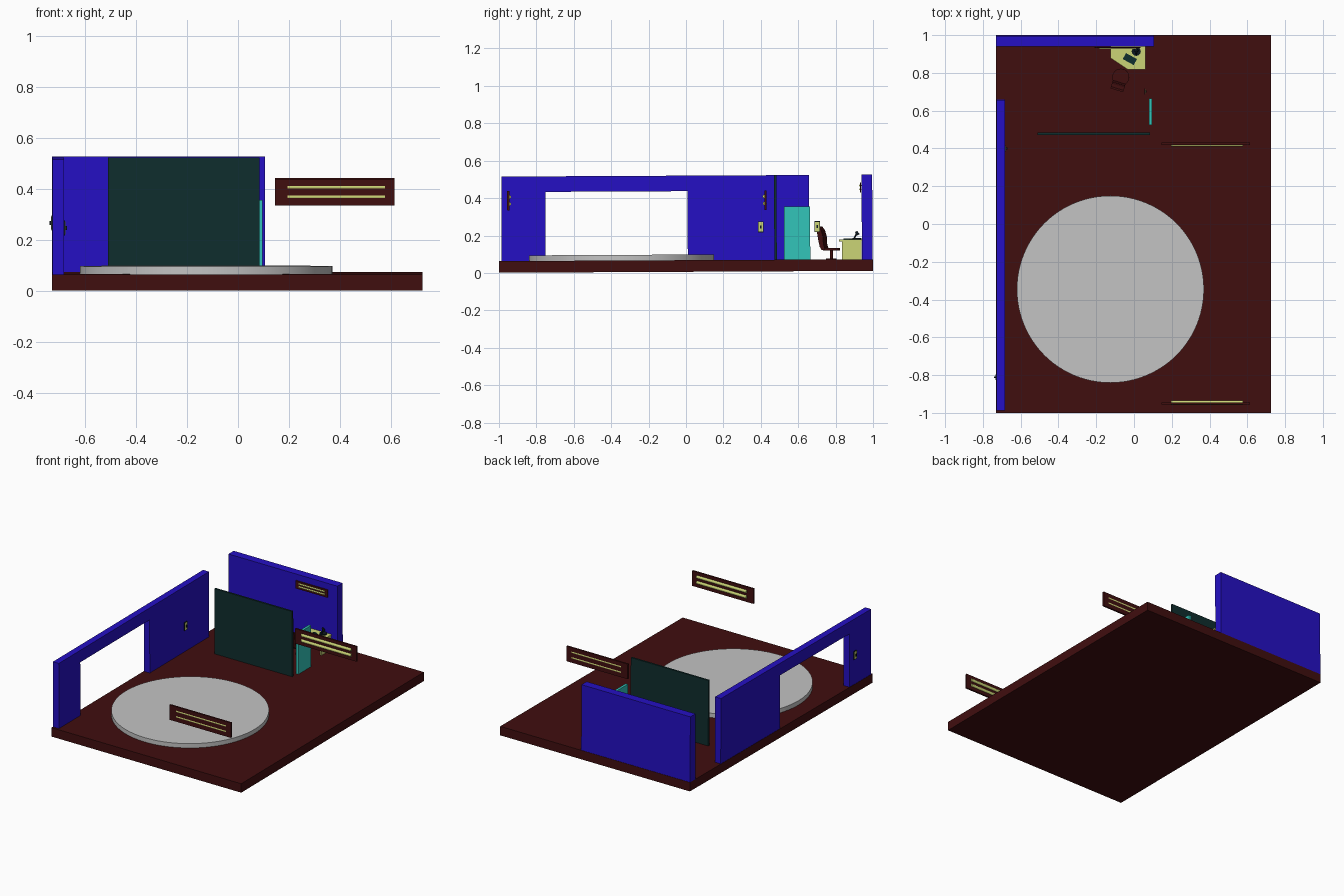
import bpy, bmesh, math
from mathutils import Matrix, Vector

cube = bpy.data.objects.get("Cube")
if cube:
    bpy.data.objects.remove(cube, do_unlink=True)


def material(name, r, g, b):
    m = bpy.data.materials.new(name)
    m.use_nodes = True
    m.diffuse_color = (r, g, b, 1)
    m.node_tree.nodes["Principled BSDF"].inputs["Base Color"].default_value = (r, g, b, 1)
    return m


BROWN = material("dark brown", 0.051, 0.0044, 0.0048)
BLUE = material("deep blue", 0.018, 0.005, 0.55)
GREY = material("light grey", 0.55, 0.55, 0.55)
GREEN = material("dark green", 0.0048, 0.027, 0.027)
TEAL = material("teal", 0.032, 0.56, 0.49)
YELLOW = material("pale yellow", 0.6, 0.66, 0.18)
BLACK = material("blue black", 0.004, 0.009, 0.014)

# The whole room leans very slightly up toward the back
TILT = Matrix.Rotation(0.005, 4, "X")


def finish(name, bm, mat, place=Matrix(), smooth=False):
    bmesh.ops.recalc_face_normals(bm, faces=bm.faces)
    bm.transform(TILT @ place)
    mesh = bpy.data.meshes.new(name)
    bm.to_mesh(mesh)
    bm.free()
    mesh.materials.append(mat)
    ob = bpy.data.objects.new(name, mesh)
    bpy.context.collection.objects.link(ob)
    if smooth:
        bpy.ops.object.select_all(action="DESELECT")
        ob.select_set(True)
        bpy.context.view_layer.objects.active = ob
        bpy.ops.object.shade_smooth_by_angle(angle=math.radians(35))
    return ob


def box(name, x, y, z, mat, place=Matrix()):
    bm = bmesh.new()
    bmesh.ops.create_cube(bm, size=1)
    for v in bm.verts:
        v.co = [lo + (c + 0.5) * (hi - lo) for c, (lo, hi) in zip(v.co, (x, y, z))]
    return finish(name, bm, mat, place)


def rod(name, a, b, radius, mat, place=Matrix(), sides=16, end=None):
    a, b = Vector(a), Vector(b)
    bm = bmesh.new()
    bmesh.ops.create_cone(bm, cap_ends=True, segments=sides, radius1=radius,
                          radius2=radius if end is None else end, depth=(b - a).length)
    bm.transform(Matrix.Translation((a + b) / 2)
                 @ (b - a).to_track_quat("Z", "Y").to_matrix().to_4x4())
    return finish(name, bm, mat, place, True)


def prism(name, points, depth, mat, place=Matrix()):
    """Extrude a closed 3D outline along the depth vector."""
    bm = bmesh.new()
    face = bm.faces.new([bm.verts.new(p) for p in points])
    new = bmesh.ops.extrude_face_region(bm, geom=[face])["geom"]
    bmesh.ops.translate(bm, vec=depth, verts=[v for v in new if isinstance(v, bmesh.types.BMVert)])
    return finish(name, bm, mat, place)


# Floor and round platform
FLOOR = 0.068
box("floor", (-0.73, 0.725), (-1, 1), (0.006, FLOOR), BROWN)
rod("round_platform", (-0.125, -0.345, FLOOR - 0.01), (-0.125, -0.345, 0.098),
    0.495, GREY, sides=96)

# Side wall with a wide opening, and back wall
prism("side_wall",
      [(-0.728, y, z) for y, z in ((-0.985, FLOOR), (-0.985, 0.52), (0.66, 0.52), (0.66, FLOOR),
                                   (0.01, FLOOR), (0.01, 0.437), (-0.75, 0.437), (-0.75, FLOOR))],
      (0.045, 0, 0), BLUE)
box("back_wall", (-0.73, 0.105), (0.941, 0.998), (FLOOR, 0.521), BLUE)

# Partition and door
box("partition", (-0.51, 0.085), (0.473, 0.486), (FLOOR, 0.521), GREEN)
box("door", (0.079, 0.096), (0.525, 0.665), (FLOOR, 0.353), TEAL)


# Twin tube lamps
def lamp(name, x, y, z, scale, side):
    place = Matrix.Translation((x, y, z)) @ Matrix.Scale(scale, 4)
    box(name + "_plate", (-0.235, 0.235), (-0.006, 0.006), (-0.052, 0.052), BROWN, place)
    for i, h in enumerate((-0.018, 0.02)):
        rod(f"{name}_tube_{i + 1}", (-0.185, side * 0.004, h), (0.197, side * 0.004, h),
            0.011, YELLOW, place)


lamp("front_lamp", 0.38, -0.948, 0.391, 1, 1)
lamp("middle_lamp", 0.38, 0.427, 0.387, 1, -1)
lamp("wall_lamp", -0.088, 0.936, 0.452, 0.52, -1)


# Switches: yellow plate, dark rim and toggle
def switch(name, x, y, z, side):
    place = Matrix.Translation((x, y, z)) @ Matrix.Diagonal((side, 1, 1, 1))
    box(name + "_rim", (0, 0.004), (-0.015, 0.015), (-0.029, 0.029), BLACK, place)
    box(name + "_plate", (0.002, 0.006), (-0.012, 0.012), (-0.025, 0.025), YELLOW, place)
    box(name + "_toggle", (0.004, 0.012), (-0.005, 0.005), (-0.008, 0.008), BLACK, place)


switch("inner_switch", -0.683, 0.401, 0.244, 1)
switch("outer_switch", -0.728, -0.81, 0.27, -1)
switch("door_switch", 0.055, 0.703, 0.244, 1)

# Corner desk: thick top over a recessed body
outline = [(-0.125, 0.941), (0.06, 0.941), (0.06, 0.82), (-0.035, 0.82), (-0.125, 0.88)]
prism("desk_top", [(x, y, 0.165) for x, y in outline], (0, 0, 0.009), YELLOW)
box("desk_right_panel", (0.046, 0.056), (0.835, 0.94), (FLOOR, 0.166), YELLOW)
box("desk_left_panel", (-0.12, -0.11), (0.885, 0.94), (FLOOR, 0.166), YELLOW)
box("desk_back_panel", (-0.12, 0.05), (0.93, 0.94), (FLOOR, 0.166), YELLOW)

# Writing pad and desk lamp
box("writing_pad", (-0.033, 0.033), (-0.018, 0.018), (0, 0.005), GREEN,
    Matrix.Translation((-0.022, 0.874, 0.174)) @ Matrix.Rotation(-0.5, 4, "Z"))
rod("desk_lamp_base", (0.012, 0.915, 0.174), (0.012, 0.915, 0.181), 0.024, BLACK)
rod("desk_lamp_arm", (0.012, 0.9, 0.18), (0.012, 0.916, 0.212), 0.004, BLACK, sides=8)
rod("desk_lamp_head", (0.012, 0.92, 0.198), (0.012, 0.911, 0.217), 0.011, BLACK, end=0.006)

# Swivel chair
chair = Matrix.Translation((-0.07, 0.778, 0)) @ Matrix.Rotation(-0.3, 4, "Z")
rod("chair_base", (0, 0, FLOOR), (0, 0, FLOOR + 0.006), 0.028, BROWN, chair)
rod("chair_post", (0, 0, FLOOR), (0, 0, 0.12), 0.008, BROWN, chair)
rod("chair_seat", (0, 0, 0.117), (0, 0, 0.129), 0.045, BROWN, chair, sides=24)
front = [(-0.025, 0.12), (-0.034, 0.15), (-0.036, 0.19), (-0.046, 0.225), (-0.062, 0.245)]
back = [(-0.072, 0.245), (-0.07, 0.215), (-0.062, 0.17), (-0.054, 0.135), (-0.043, 0.118)]
prism("chair_back", [(-0.035, y, z) for y, z in front + back], (0.07, 0, 0), BROWN, chair)
